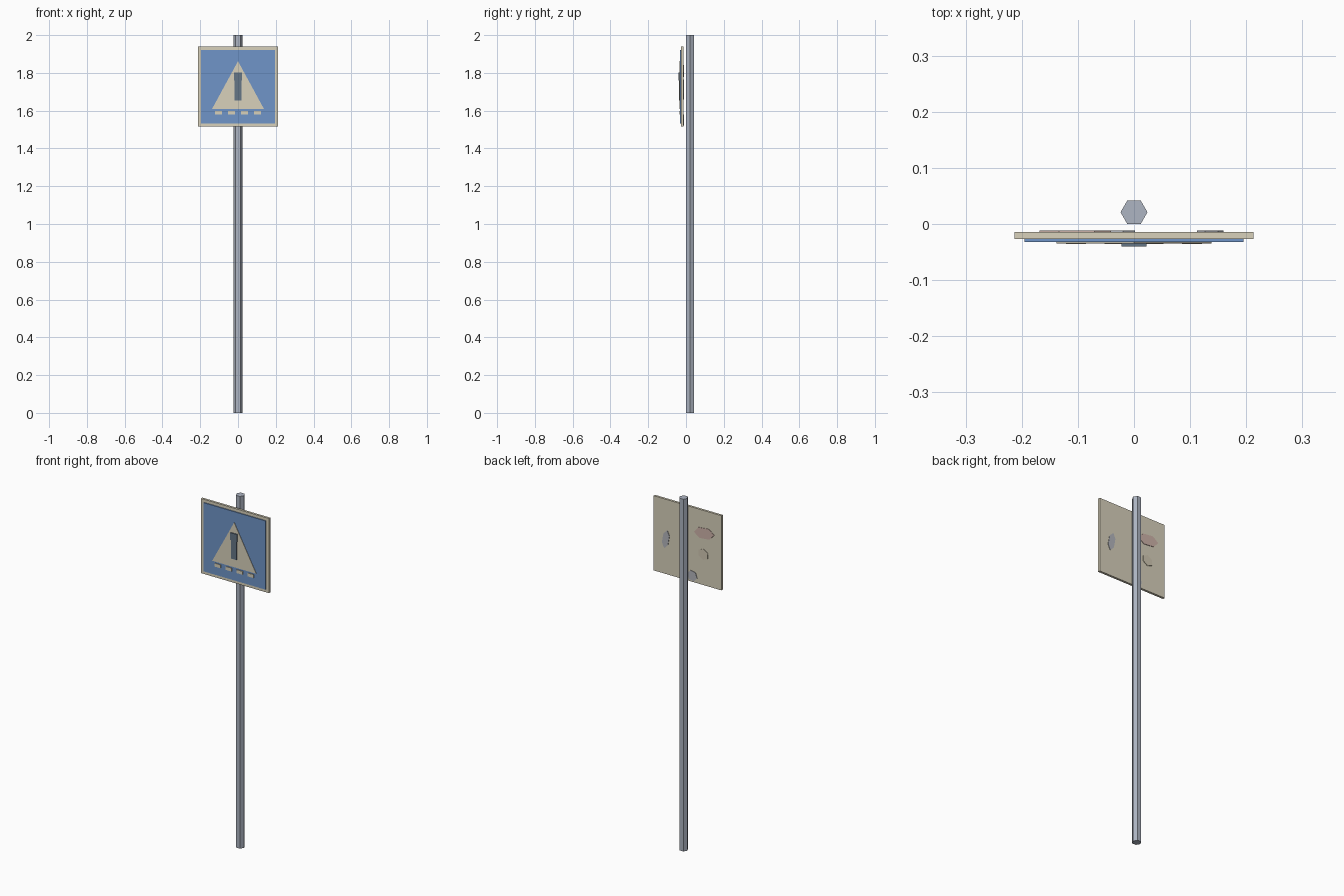
import bpy, bmesh, math

if "Cube" in bpy.data.objects:
    bpy.data.objects.remove(bpy.data.objects["Cube"])


def material(name, rgb):
    m = bpy.data.materials.new(name)
    m.diffuse_color = (*rgb, 1)
    m.use_nodes = True
    m.node_tree.nodes["Principled BSDF"].inputs["Base Color"].default_value = m.diffuse_color
    return m


CREAM = material("cream", (0.69, 0.64, 0.50))
BLUE = material("blue", (0.16, 0.30, 0.58))
DARK = material("dark", (0.13, 0.18, 0.24))
STEEL = material("steel", (0.42, 0.46, 0.54))
RED = material("faded_red", (0.62, 0.45, 0.40))
SLATE = material("faded_blue", (0.45, 0.46, 0.50))
TAN = material("faded_tan", (0.64, 0.58, 0.45))


def finish(bm, name, mat):
    bmesh.ops.recalc_face_normals(bm, faces=bm.faces)
    mesh = bpy.data.meshes.new(name)
    bm.to_mesh(mesh)
    bm.free()
    mesh.materials.append(mat)
    obj = bpy.data.objects.new(name, mesh)
    bpy.context.collection.objects.link(obj)
    return obj


def slab(name, outline, y0, y1, mat):
    """Extrude an (x, z) outline from y0 to y1."""
    bm = bmesh.new()
    face = bm.faces.new([bm.verts.new((x, y0, z)) for x, z in outline])
    ext = bmesh.ops.extrude_face_region(bm, geom=[face])
    moved = [v for v in ext["geom"] if isinstance(v, bmesh.types.BMVert)]
    bmesh.ops.translate(bm, verts=moved, vec=(0, y1 - y0, 0))
    return finish(bm, name, mat)


def rect(cx, cz, hx, hz):
    return [(cx - hx, cz - hz), (cx + hx, cz - hz), (cx + hx, cz + hz), (cx - hx, cz + hz)]


def patch(cx, cz, rx, rz, tilt):
    """Tilted hexagonal outline for the worn patches."""
    pts = []
    for i in range(6):
        a = i * math.tau / 6
        u, v = rx * math.cos(a), rz * math.sin(a)
        pts.append((cx + u * math.cos(tilt) - v * math.sin(tilt),
                    cz + u * math.sin(tilt) + v * math.cos(tilt)))
    return pts


# Hexagonal pole behind the sign
bm = bmesh.new()
bmesh.ops.create_cone(bm, cap_ends=True, segments=6, radius1=0.024, radius2=0.024, depth=2)
for v in bm.verts:
    a = round((math.atan2(v.co.y, v.co.x) - math.pi / 6) / (math.pi / 3), 3)
# Turn so that corners point along x
corner = min(abs(v.co.y) for v in bm.verts)
if corner > 1e-4:
    for v in bm.verts:
        v.co.x, v.co.y = v.co.y, -v.co.x
bmesh.ops.translate(bm, verts=bm.verts, vec=(0, 0.021, 1))
finish(bm, "pole", STEEL)

# Sign plate and blue face
slab("sign_plate", rect(0, 1.727, 0.213, 0.212), -0.027, -0.014, CREAM)
slab("blue_face", rect(0, 1.727, 0.195, 0.195), -0.032, -0.027, BLUE)

# Triangle with dark symbol
slab("triangle", [(-0.138, 1.608), (0.138, 1.608), (0, 1.862)], -0.0345, -0.032, CREAM)
slab("symbol_body", rect(0, 1.71, 0.018, 0.056), -0.038, -0.0345, DARK)
slab("symbol_head", rect(0, 1.78, 0.022, 0.021), -0.040, -0.0345, DARK)

# Crossing stripes under the triangle
for i in range(4):
    slab(f"stripe_{i + 1}", rect(-0.1035 + 0.069 * i, 1.589, 0.018, 0.0095), -0.0355, -0.032, CREAM)

# Worn patches on the back
for name, args, mat in (
    ("red_patch", (-0.105, 1.81, 0.064, 0.034, -0.1), RED),
    ("tan_patch", (-0.10, 1.69, 0.034, 0.03, 0.6), TAN),
    ("side_patch", (0.136, 1.713, 0.054, 0.022, 1.75), SLATE),
    ("lower_patch", (-0.03, 1.55, 0.032, 0.03, 0.2), SLATE),
):
    slab(name, patch(*args), -0.014, -0.0115, mat)
